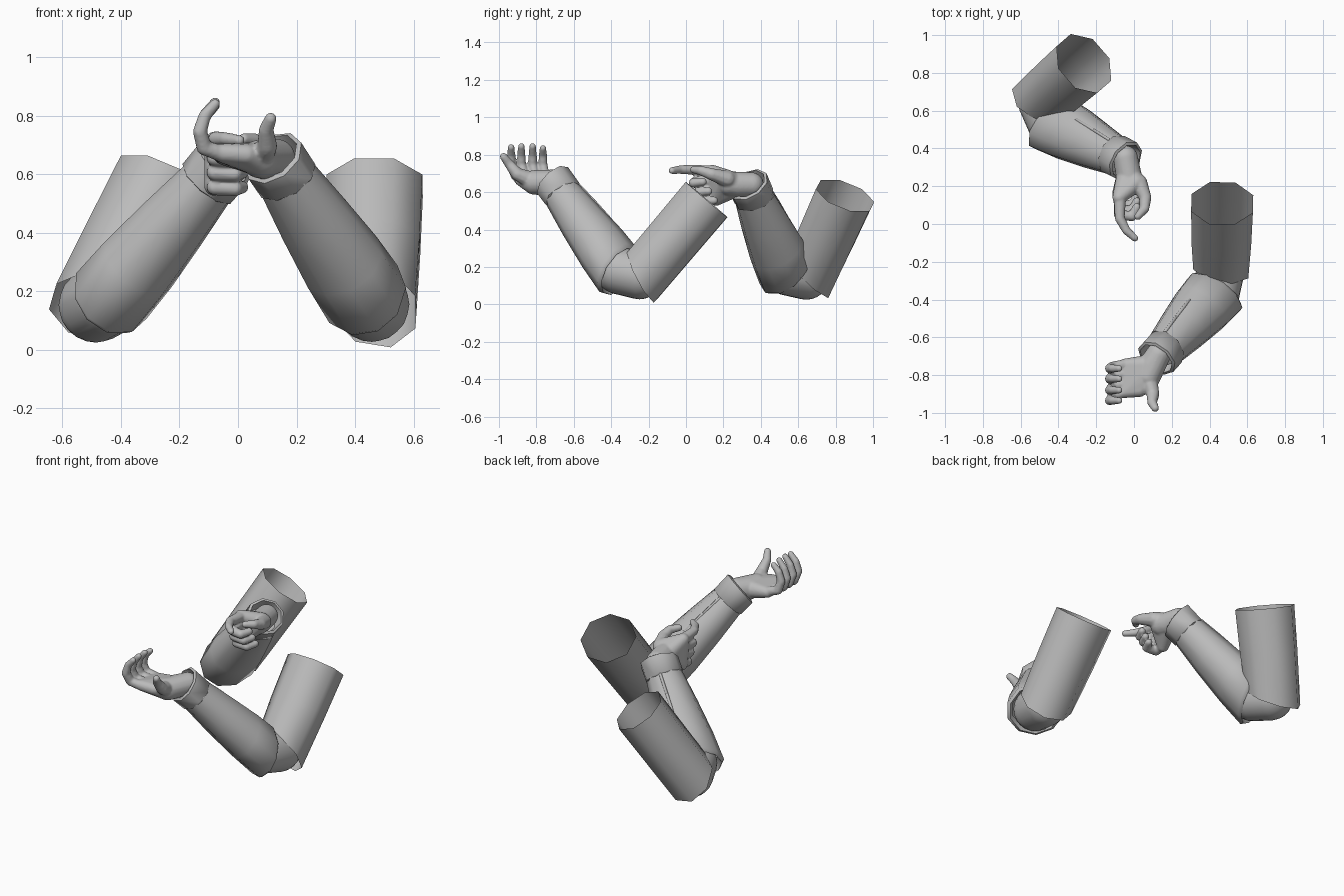
import bpy, bmesh, math
from mathutils import Vector as V

if "Cube" in bpy.data.objects:
    bpy.data.objects.remove(bpy.data.objects["Cube"])

grey = bpy.data.materials.new("plain_grey")
grey.diffuse_color = (0.5, 0.5, 0.5, 1)
grey.use_nodes = True
grey.node_tree.nodes["Principled BSDF"].inputs["Base Color"].default_value = grey.diffuse_color


def finish(bm, name, angle=52):
    bmesh.ops.recalc_face_normals(bm, faces=bm.faces[:])
    me = bpy.data.meshes.new(name)
    bm.to_mesh(me)
    bm.free()
    me.materials.append(grey)
    me.shade_smooth()
    me.set_sharp_from_angle(angle=math.radians(angle))
    ob = bpy.data.objects.new(name, me)
    bpy.context.collection.objects.link(ob)
    return ob


def frame(a, b):
    """Axis, horizontal side and upward vectors of a limb segment."""
    d = (b - a).normalized()
    s = d.cross(V((0, 0, 1))).normalized()
    u = s.cross(d)
    return d, s, (u if u.z > 0 else -u)


def tube(name, a, b, rings, sides=8, pit=None, cap=False):
    """Loft rings (t along axis, side radius, up radius, slant towards pit)."""
    d, s, u = frame(a, b)
    p = (pit - d * pit.dot(d)).normalized() if pit else u
    bm = bmesh.new()
    loops = []
    for t, rs, ru, slant in rings:
        loop = []
        for i in range(sides):
            w = 2 * math.pi * (i + 0.5) / sides
            off = s * rs * math.cos(w) + u * ru * math.sin(w)
            loop.append(bm.verts.new(a.lerp(b, t) + off + d * slant * off.dot(p)))
        loops.append(loop)
    for l0, l1 in zip(loops, loops[1:]):
        for i in range(sides):
            j = (i + 1) % sides
            bm.faces.new((l0[i], l0[j], l1[j], l1[i]))
    if cap:
        bm.faces.new(loops[-1])
    return finish(bm, name)


def ball_points(detail):
    """Directions spread evenly over a unit ball."""
    bm = bmesh.new()
    bmesh.ops.create_icosphere(bm, subdivisions=detail, radius=1)
    pts = [v.co.copy() for v in bm.verts]
    bm.free()
    return pts


BALL = {k: ball_points(k) for k in (1, 2, 3)}


def hull(bm, balls, detail=3):
    """Convex skin around a set of balls (x, y, z, r), added to bm."""
    part = bmesh.new()
    for x, y, z, r in balls:
        for p in BALL[detail]:
            part.verts.new(V((x, y, z)) + p * r)
    bmesh.ops.convex_hull(part, input=part.verts[:])
    loose = [v for v in part.verts if not v.link_faces]
    bmesh.ops.delete(part, geom=loose, context="VERTS")
    bmesh.ops.recalc_face_normals(part, faces=part.faces[:])
    me = bpy.data.meshes.new("part")
    part.to_mesh(me)
    part.free()
    bm.from_mesh(me)
    bpy.data.meshes.remove(me)


def hand(name, palms, digits):
    """Palm and digits fused into one smooth skin."""
    bm = bmesh.new()
    for palm in palms:
        hull(bm, palm)
    for d in digits:
        for a, b in zip(d, d[1:]):
            hull(bm, (a, b), 2)
    ob = finish(bm, name, 180)
    rm = ob.modifiers.new("fuse", "REMESH")
    rm.mode = "VOXEL"
    rm.voxel_size = 0.006
    rm.use_smooth_shade = True
    sm = ob.modifiers.new("soften", "SMOOTH")
    sm.factor = 0.5
    sm.iterations = 5


def arm(side, flip, shoulder, upper_end, elbow, wrist):
    shoulder, upper_end, elbow, wrist = map(V, (shoulder, upper_end, elbow, wrist))
    # open upper sleeve, cut back at the inside of the elbow
    tube(side + "_upper_sleeve", shoulder, upper_end,
         [(0, .177, .157, 0), (.5, .171, .155, 0), (1, .158, .153, -.45)],
         pit=wrist - elbow)
    # tapered forearm sleeve with a turned-in lip at the elbow
    tube(side + "_forearm_sleeve", elbow, wrist,
         [(.05, .135, .115, .4), (-.01, .15, .13, .4), (.02, .168, .142, .4),
          (.25, .160, .138, .2), (.55, .136, .122, 0), (.9, .104, .098, 0)],
         sides=10, pit=shoulder - upper_end)
    # flared cuff with a hollow mouth
    tube(side + "_cuff", elbow, wrist,
         [(.84, .104, .099, 0), (.85, .114, .107, 0), (1.0, .114, .109, .15),
          (1.01, .098, .094, .15), (.9, .085, .082, 0)],
         sides=9, pit=shoulder - upper_end, cap=True)
    # rounded elbow showing between the sleeves
    bm = bmesh.new()
    hull(bm, [(*elbow, .126), (*elbow.lerp(upper_end, .9), .128)])
    finish(bm, side + "_elbow", 180)
    # long raised sleeve crease
    d, s, u = frame(elbow, wrist)
    bm = bmesh.new()
    crease = []
    for t, r in ((.42, .128), (.65, .115), (.84, .1)):
        p = elbow.lerp(wrist, t) + (u * .8 + s * .6 * flip) * r
        crease.append((*p, .009))
    for a, b in zip(crease, crease[1:]):
        hull(bm, (a, b), 1)
    finish(bm, side + "_sleeve_crease")


arm("front", 1, (.467, .11, .56), (.46, -.235, .152), (.435, -.36, .18), (.12, -.71, .655))
arm("rear", -1, (-.265, .85, .582), (-.49, .655, .15), (-.44, .535, .175), (-.045, .335, .64))

# open hand, palm up, fingers curling upwards
fingers = []
for y0, y1, zt in ((-.745, -.765, .835), (-.795, -.82, .845), (-.845, -.88, .845), (-.89, -.935, .84)):
    fingers.append([(-.05, y0, .668, .029), (-.115, (y0 + y1) / 2, .69, .027),
                    (-.13, y1, .745, .025), (-.113, y1, .8, .022), (-.078, y1, zt, .018)])
thumb = [(.075, -.82, .66, .05), (.1, -.9, .695, .035), (.096, -.945, .75, .026), (.112, -.975, .79, .021)]
hand("front_hand",
     [[(.13, -.69, .655, .066), (.09, -.75, .65, .068), (.075, -.81, .652, .066)],
      [(.09, -.75, .65, .06), (.075, -.82, .65, .058), (-.05, -.745, .663, .032),
       (-.055, -.89, .672, .032), (.03, -.88, .667, .036)]],
     fingers + [thumb])

# pointing hand, lower fingers folded in
index = [(-.075, .13, .71, .033), (-.075, .03, .72, .027), (-.04, -.035, .72, .023), (.005, -.075, .715, .019)]
folded = [[(-.08, .14 + k * .01, z, .03), (-.08, .05 + k * .025, z - .01, .028),
           (-.01, .04 + k * .03, z - .015, .026), (.015, .09 + k * .03, z - .01, .022)]
          for k, z in enumerate((.665, .615, .565))]
thumb = [(.025, .22, .67, .046), (.06, .14, .695, .033), (.055, .08, .715, .026), (.02, .04, .72, .02)]
hand("rear_hand",
     [[(-.045, .35, .64, .066), (-.03, .27, .64, .068), (-.02, .23, .645, .066)],
      [(-.03, .27, .635, .06), (-.078, .14, .71, .036),
       (-.082, .16, .56, .034), (.01, .22, .67, .05)]],
     [index, thumb] + folded)
